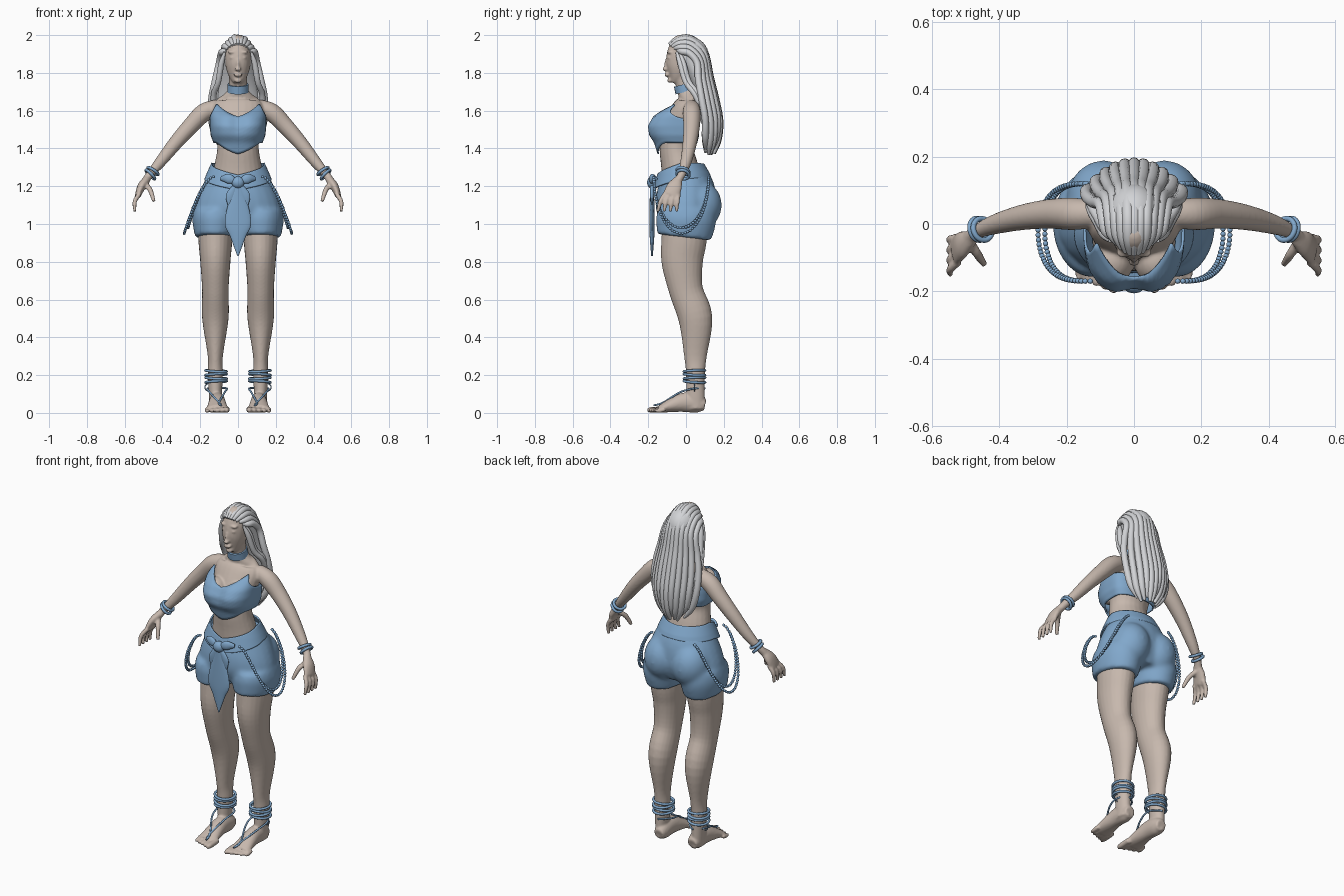
import bpy, bmesh, math
from mathutils import Vector, Matrix

if "Cube" in bpy.data.objects:
    bpy.data.objects.remove(bpy.data.objects["Cube"])

ALONG_X, ALONG_Y = Vector((1, 0, 0)), Vector((0, 1, 0))
SIDES = {"left": 1, "right": -1}


def material(name, *colour):
    mat = bpy.data.materials.new(name)
    mat.use_nodes = True
    mat.diffuse_color = (*colour, 1)
    mat.node_tree.nodes["Principled BSDF"].inputs["Base Color"].default_value = (*colour, 1)
    return mat


skin = material("warm skin", .57, .48, .42)
blue = material("soft blue", .22, .39, .6)
silver = material("silver hair", .65, .66, .68)


def spline(points, steps):
    """Catmull-Rom samples through points of any dimension."""
    samples, last = [], len(points) - 1
    for i in range(last):
        before, start, end, after = (points[max(0, min(last, i + j))] for j in (-1, 0, 1, 2))
        for n in range(steps):
            t = n / steps
            samples.append([q + t / 2 * (r - p + t * (2 * p - 5 * q + 4 * r - s + t * (3 * (q - r) + s - p)))
                            for p, q, r, s in zip(before, start, end, after)])
    return samples + [list(points[-1])]


def skin_rings(bm, rings):
    """Quads between neighbouring closed rings of vertices."""
    for lower, upper in zip(rings, rings[1:]):
        for j in range(len(lower)):
            bm.faces.new((lower[j - 1], lower[j], upper[j], upper[j - 1]))


def sweep(bm, points, ref=ALONG_Y, side=1, sides=24):
    """Capped tube through (x, y, z, radius[, radius along ref])."""
    samples = spline([(p[0] * side, *p[1:], p[-1])[:5] for p in points], 5)
    centres = [Vector(s[:3]) for s in samples]
    rings = []
    for i, (centre, sample) in enumerate(zip(centres, samples)):
        ahead = centres[min(i + 1, len(centres) - 1)]
        tangent = (ahead - centres[max(i - 1, 0)]).normalized()
        across = tangent.cross(ref).normalized() * sample[3]
        along = across.cross(tangent).normalized() * sample[4]
        angles = [math.tau * j / sides for j in range(sides)]
        rings.append([bm.verts.new(centre + across * math.cos(a) + along * math.sin(a)) for a in angles])
    skin_rings(bm, rings)
    bm.faces.new(rings[0])
    bm.faces.new(rings[-1])


def column(bm, rows, x=0):
    """Upright form from rows of (z, centre y, half width, half depth)."""
    sweep(bm, [(x, y, z, width, depth) for z, y, width, depth in rows])


def strand(bm, points, radius, ref=ALONG_X, side=1, root=1, tip=1):
    """Even tube whose two ends may taper."""
    radii = [radius * root] + [radius] * (len(points) - 2) + [radius * tip]
    sweep(bm, [(*p, r) for p, r in zip(points, radii)], ref, side, 12)


def ball(bm, place, size, side=1):
    x, y, z = place
    matrix = Matrix.Translation((x * side, y, z)) @ Matrix.Diagonal((*size, 1))
    bmesh.ops.create_uvsphere(bm, u_segments=24, v_segments=16, radius=1, matrix=matrix)


def finish(name, bm, mat, voxel=0, softness=4, thickness=0):
    bmesh.ops.recalc_face_normals(bm, faces=bm.faces)
    for face in bm.faces:
        face.smooth = True
    mesh = bpy.data.meshes.new(name)
    bm.to_mesh(mesh)
    bm.free()
    mesh.materials.append(mat)
    mesh.set_sharp_from_angle(angle=math.radians(50))
    obj = bpy.data.objects.new(name, mesh)
    bpy.context.collection.objects.link(obj)
    if voxel:
        fuse = obj.modifiers.new("Fuse", 'REMESH')
        fuse.mode, fuse.voxel_size, fuse.use_smooth_shade = 'VOXEL', voxel, True
        soften = obj.modifiers.new("Soften", 'SMOOTH')
        soften.iterations = softness
    if thickness:
        shell = obj.modifiers.new("Thickness", 'SOLIDIFY')
        shell.thickness = thickness


def lookup(table, key):
    """Straight-line reading of rows whose first column is the key."""
    for low, high in zip(table, table[1:]):
        if key <= high[0]:
            t = max(0, (key - low[0]) / (high[0] - low[0]))
            return [p + (q - p) * t for p, q in zip(low[1:], high[1:])]
    return table[-1][1:]


def garment(name, profile, edges, middle, power=1, cleft=0):
    """Band round the body: profile rows (z, half width, front, back),
    edge rows (degrees from the front, bottom, top)."""
    bm = bmesh.new()
    columns, steps = 72, 14
    rings = [[] for _ in range(steps + 1)]
    for j in range(columns):
        angle = math.tau * j / columns
        bottom, top = lookup(edges, math.degrees(min(angle, math.tau - angle)))
        sine, cosine = math.sin(angle), math.cos(angle)
        for i, ring in enumerate(rings):
            z = bottom + (top - bottom) * i / steps
            width, front, back = lookup(profile, z)
            x = width * math.copysign(abs(sine) ** power, sine)
            reach = (front if cosine > 0 else back) - middle
            y = middle + reach * abs(cosine) ** power
            if cosine > 0:
                y += cleft * math.exp(-(x / .04) ** 2 - ((z - 1.54) / .07) ** 2)
            ring.append(bm.verts.new((x, y, z)))
    skin_rings(bm, rings)
    finish(name, bm, blue, thickness=.008)


# Body: torso, head, limbs, hands and feet fused into one skin
bm = bmesh.new()
column(bm, [(1.05, 0, .16, .12), (1.28, -.03, .13, .1), (1.4, -.05, .11, .09), (1.5, -.03, .12, .1),
            (1.6, 0, .14, .08), (1.65, .02, .12, .06), (1.68, .01, .08, .05), (1.72, 0, .05, .05),
            (1.8, -.02, .05, .05)])
column(bm, [(1.75, -.07, .024, .02), (1.78, -.05, .046, .05), (1.83, -.03, .064, .08), (1.9, -.01, .07, .09),
            (1.96, 0, .055, .075), (1.98, .01, .02, .03)])
ball(bm, (0, -.1, 1.84), (.01, .016, .04))
ball(bm, (0, -.11, 1.82), (.017, .016, .01))
ball(bm, (0, -.1, 1.79), (.024, .014, .011))
ball(bm, (0, -.085, 1.76), (.02, .014, .014))
for s in SIDES.values():
    ball(bm, (.065, -.11, 1.52), (.065, .07, .07), s)
    ball(bm, (.03, -.085, 1.91), (.026, .016, .007), s)
    ball(bm, (.03, -.085, 1.88), (.015, .014, .009), s)
    column(bm, [(1.06, 0, .09, .12), (.92, -.01, .09, .12), (.8, -.02, .08, .11), (.65, 0, .07, .09),
                (.5, .05, .07, .09), (.3, .05, .04, .06), (.2, .05, .04, .05), (.02, .05, .03, .05)], .12 * s)
    sweep(bm, [(.11, .1, .04, .03), (.11, .06, .05, .05, .04), (.11, -.02, .055, .05, .044),
               (.11, -.14, .02, .02, .058)], ALONG_X, s)
    for i in range(5):
        x, radius = .06 + .026 * i, .016 - .001 * i
        strand(bm, [(x, -.11, .02), (x, .01 * i - .18, radius), (x, .01 * i - .205, radius)], radius, side=s, tip=.6)
    sweep(bm, [(.11, .03, 1.62, .04), (.18, .03, 1.59, .048), (.25, .03, 1.52, .044), (.33, .02, 1.43, .038),
               (.41, 0, 1.33, .03), (.46, -.02, 1.27, .022), (.49, -.04, 1.23, .02)], side=s)
    sweep(bm, [(.48, -.04, 1.24, .02), (.51, -.06, 1.2, .022, .04), (.53, -.08, 1.15, .016, .044)], side=s)
    for i in range(4):
        fan = i - 1.5
        strand(bm, [(.52, .024 * fan - .075, 1.16), (.546, .03 * fan - .09, 1.12), (.546, .033 * fan - .1, 1.065)],
               .012, ALONG_Y, s, tip=.7)
    strand(bm, [(.49, -.05, 1.21), (.465, -.09, 1.18), (.445, -.12, 1.12)], .014, ALONG_Y, s, tip=.7)
finish("body", bm, skin, voxel=.006)

# Strapless top with two raised points and a lower point
garment("bandeau_top",
        [(1.37, .12, -.15, .06), (1.43, .13, -.17, .06), (1.47, .145, -.2, .07), (1.52, .15, -.21, .07),
         (1.57, .15, -.18, .07), (1.61, .145, -.12, .07), (1.65, .14, -.05, .07)],
        [(0, 1.37, 1.57), (48, 1.42, 1.64), (62, 1.43, 1.6), (90, 1.43, 1.56), (180, 1.43, 1.55)],
        middle=-.02, power=.75, cleft=.02)

# Shorts
bm = bmesh.new()
column(bm, [(1.26, -.01, .16, .13), (1.18, 0, .2, .155), (1.08, 0, .23, .16), (1, 0, .21, .13)])
for s in SIDES.values():
    ball(bm, (.09, .07, 1.1), (.11, .12, .13), s)
    column(bm, [(1.08, 0, .11, .15), (1.02, 0, .12, .16), (.93, -.01, .106, .145)], .122 * s)
finish("shorts", bm, blue, voxel=.01, softness=14)

# Waist sash, knot and hanging tail
garment("sash", [(1.16, .21, -.18, .17), (1.27, .165, -.15, .125), (1.33, .138, -.13, .09)],
        [(0, 1.18, 1.26), (90, 1.24, 1.325), (180, 1.25, 1.32)], middle=-.02)
bm = bmesh.new()
ball(bm, (0, -.18, 1.22), (.034, .026, .032))
for s in SIDES.values():
    sweep(bm, [(.01, -.18, 1.22, .01), (.05, -.18, 1.24, .026, .014), (.09, -.16, 1.24, .01)], side=s)
    sweep(bm, [(.01, -.18, 1.21, .01), (.04, -.18, 1.15, .024, .01), (.05, -.18, 1.1, .004)], side=s)
column(bm, [(1.22, -.18, .02, .01), (1.02, -.18, .07, .014), (.93, -.18, .04, .012), (.83, -.18, .003, .004)])
finish("sash_knot_and_tail", bm, blue)

# Choker
bm = bmesh.new()
column(bm, [(1.7, 0, .057, .057), (1.74, -.01, .055, .055)])
finish("choker", bm, blue)


# Bead strings, two draped at each hip
def drape(t, spread, drop):
    bow = math.sin(math.pi * t)
    return Vector((.13 + spread * bow ** .6, -.025 - .145 * math.cos(math.pi * t), 1.25 - drop * bow))


for label, s in SIDES.items():
    bm = bmesh.new()
    for spread, drop in ((.155, .3), (.135, .27)):
        previous = Vector()
        for i in range(600):
            bead = drape(i / 600, spread, drop)
            if (bead - previous).length > .0145:
                previous = bead
                matrix = Matrix.Translation((bead.x * s, bead.y, bead.z))
                bmesh.ops.create_icosphere(bm, subdivisions=2, radius=.008, matrix=matrix)
    finish(label + "_bead_strings", bm, blue)


# Bracelets, anklets and foot cords
def hoop(name, place, axis, radius, tube):
    bpy.ops.mesh.primitive_torus_add(location=place, major_radius=radius, minor_radius=tube,
                                     major_segments=32, minor_segments=10,
                                     rotation=Vector(axis).to_track_quat('Z', 'Y').to_euler())
    bpy.context.object.name = name
    bpy.context.object.data.materials.append(blue)
    bpy.ops.object.shade_smooth()


for label, s in SIDES.items():
    for i in range(2):
        hoop(label + "_bracelet", (s * (.45 + .014 * i), -.016, 1.28 - .018 * i),
             (s * (.5 + .25 * i), -.2, -.75), .033, .008)
    for i in range(4):
        tilt = .06 * (-1) ** i
        hoop(label + "_anklet", (s * .116, .045, .165 + .019 * i), (s * tilt, tilt, 1), .056, .007)
    hoop(label + "_anklet_charm", (s * .155, .045, .135), ALONG_Y, .02, .003)
    bm = bmesh.new()
    for e in SIDES.values():
        strand(bm, [(.11, .1, .13), (.11 + .05 * e, .05, .13), (.11 + .04 * e, -.03, .11),
                    (.1, -.12, .055), (.09, -.17, .04)], .005, side=s)
    finish(label + "_foot_cords", bm, blue)

# Hair: under layer, then swept-back locks fanned from one spine
bm = bmesh.new()
ball(bm, (0, .02, 1.89), (.084, .1, .1))
column(bm, [(1.9, .03, .09, .08), (1.75, .08, .1, .05), (1.6, .12, .11, .04), (1.41, .14, .04, .01)])
finish("hair_under_layer", bm, silver)
bm = bmesh.new()
spine = [(.06, -.09, 1.95), (.08, -.04, 1.98), (.09, .03, 1.98), (.1, .1, 1.91), (.12, .13, 1.78),
         (.14, .16, 1.66), (.14, .18, 1.55), (.11, .17, 1.45), (.06, .15, 1.38)]
for i in range(11):
    fan = i / 5 - 1
    path = []
    for j, (flare, y, z) in enumerate(spine):
        t = j / 8
        curl = .08 * math.sin(math.pi * (t - .2))
        fall = .08 * max(0, math.sin(5 * t + .4)) if t < .7 else 0
        path.append((flare * fan, y - curl * fan ** 2, z - fall * fan ** 2 + .015 * t * math.sin(2 * i)))
    strand(bm, path, .018, root=.5, tip=.4)
for s in SIDES.values():
    for back in (0, .016):
        strand(bm, [(.07, back - .05, 1.91), (.088, back - .03, 1.85), (.105, back, 1.75), (.13, back + .06, 1.66),
                    (.1, back + .11, 1.45)], .015, side=s, root=.4, tip=.4)
finish("hair_locks", bm, silver)
